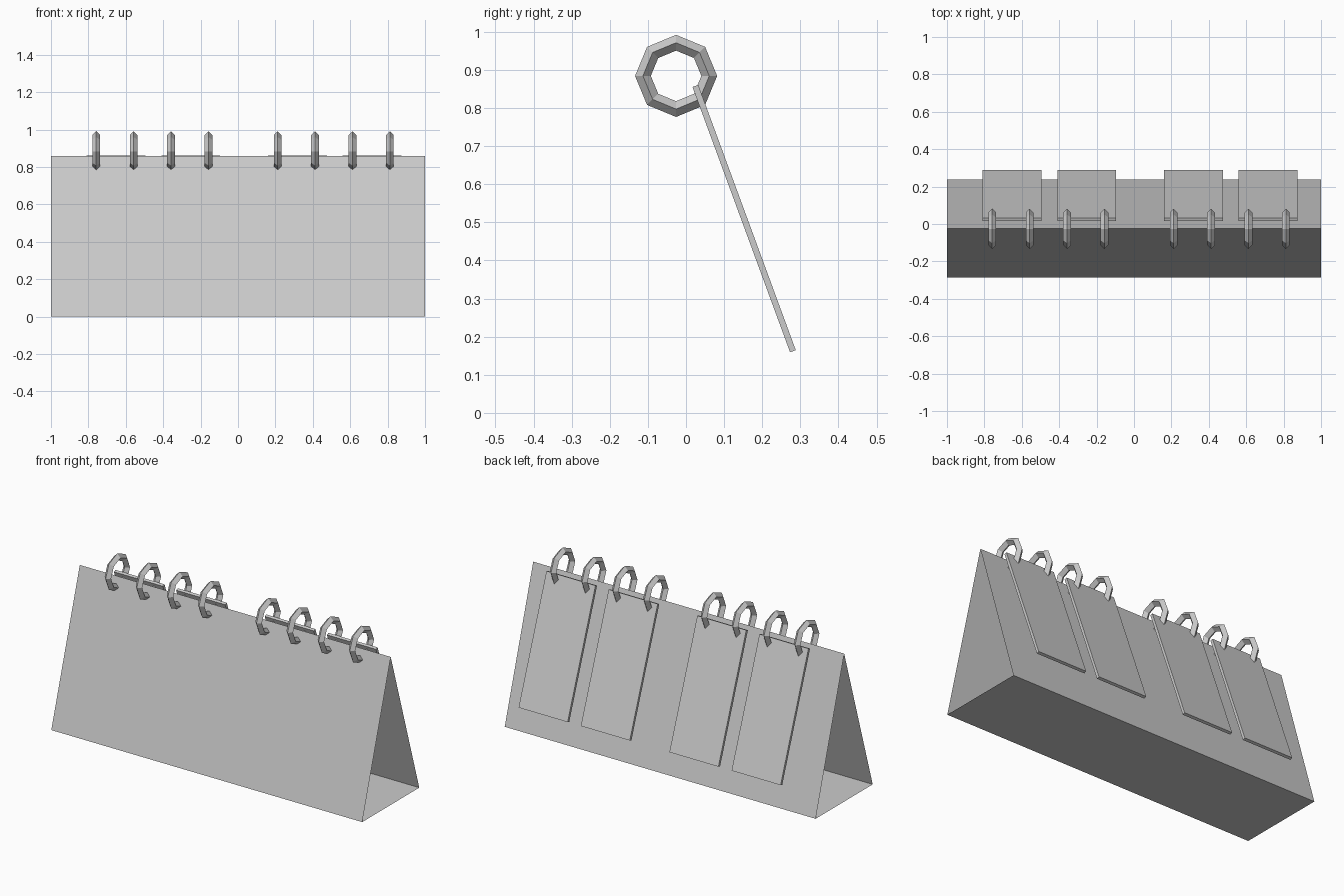
import bpy
from math import cos, sin, pi

if "Cube" in bpy.data.objects:
    bpy.data.objects.remove(bpy.data.objects["Cube"])

APEX_Y, APEX_Z, HALF_DEPTH = -0.025, 0.86, 0.262


def make_object(name, verts, faces):
    mesh = bpy.data.meshes.new(name)
    mesh.from_pydata(verts, [], faces)
    mesh.update()
    obj = bpy.data.objects.new(name, mesh)
    bpy.context.collection.objects.link(obj)
    return obj


def extrude_profile(name, profile, x0, x1, caps):
    """Sweep a clockwise (y, z) profile along x."""
    n = len(profile)
    verts = [(x, y, z) for x in (x0, x1) for y, z in profile]
    faces = [(i, (i + 1) % n, (i + 1) % n + n, i + n) for i in range(n)]
    if caps:
        faces += [tuple(reversed(range(n))), tuple(range(n, 2 * n))]
    return make_object(name, verts, faces)


def ring(name, x, major=0.087, minor=0.0207, sides=8):
    """Octagonal ring with a diamond cross-section, axis along x."""
    verts, faces = [], []
    for i in range(sides):
        a = 2 * pi * i / sides
        for j in range(4):
            r = major + minor * cos(j * pi / 2)
            verts.append((x + minor * sin(j * pi / 2),
                          -0.026 + r * cos(a), 0.884 + r * sin(a)))
            k = (i + 1) % sides
            m = (j + 1) % 4
            faces.append((i * 4 + j, k * 4 + j, k * 4 + m, i * 4 + m))
    return make_object(name, verts, faces)


# Folded sheet stand, open at both ends
extrude_profile("stand", [(APEX_Y - HALF_DEPTH, 0), (APEX_Y, APEX_Z),
                          (APEX_Y + HALF_DEPTH, 0)][::-1], -1, 1, False)

# Hanging number cards, leaning away from the back panel
card_profile = [(0.017, 0.855), (0.273, 0.159), (0.288, 0.1645), (0.032, 0.8605)]
for i, x in enumerate((-0.81, -0.41, 0.16, 0.56)):
    extrude_profile(f"card_{i + 1}", card_profile, x, x + 0.315, True)
    # Two binder rings per card
    for j in range(2):
        ring(f"binder_ring_{2 * i + j + 1}", x + 0.052 + 0.2 * j)

# Consistent outward normals
import bmesh
for obj in bpy.context.collection.objects:
    bm = bmesh.new()
    bm.from_mesh(obj.data)
    bmesh.ops.recalc_face_normals(bm, faces=bm.faces)
    bm.to_mesh(obj.data)
    bm.free()
